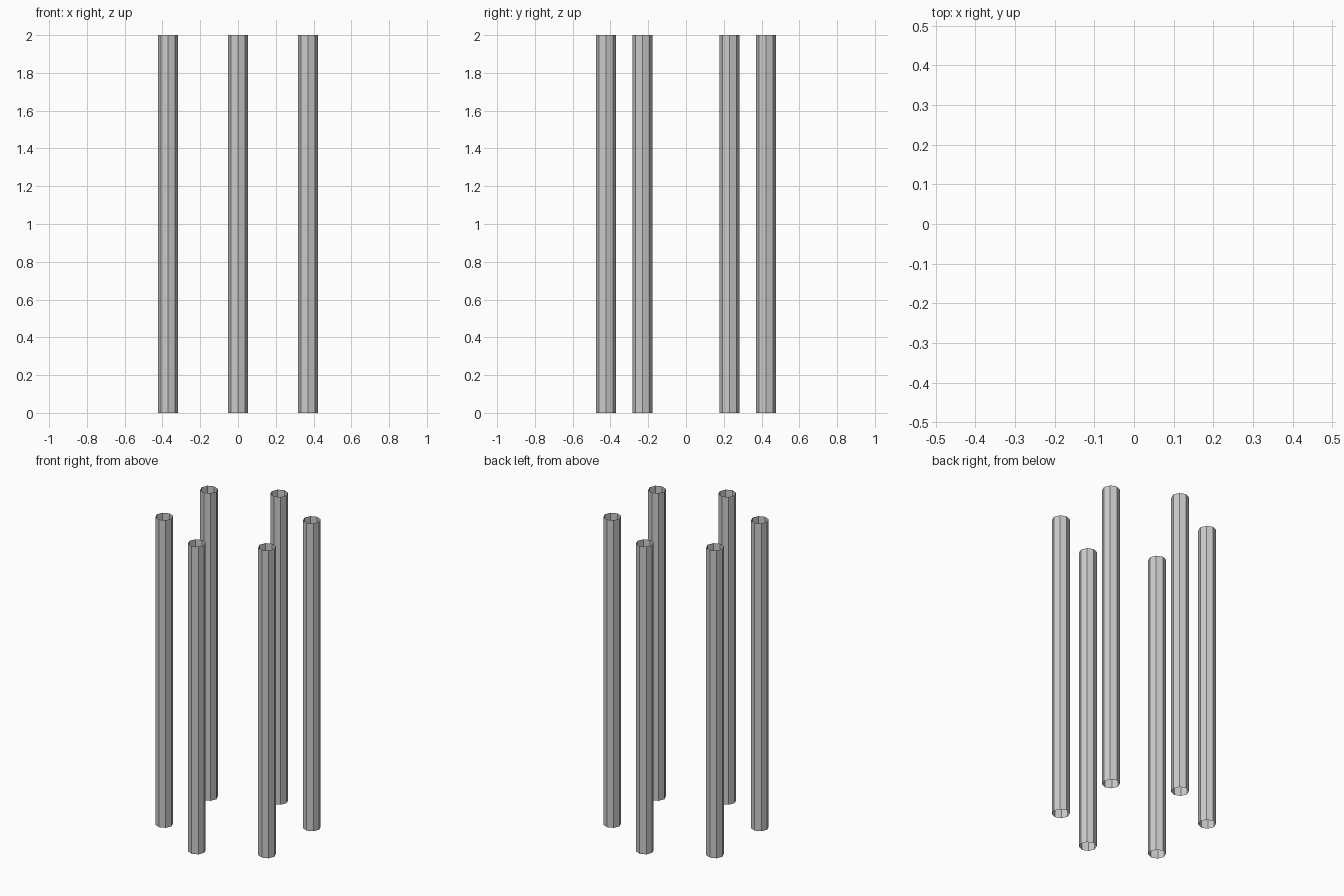
import bpy, math

if "Cube" in bpy.data.objects:
    bpy.data.objects.remove(bpy.data.objects["Cube"])

# one open, thin-walled octagonal tube
def tube(name, x, y):
    bpy.ops.mesh.primitive_cylinder_add(vertices=8, radius=0.053, depth=2,
                                        end_fill_type='NOTHING', location=(x, y, 1))
    bpy.context.object.name = name

# front and back tubes
tube("front_tube", 0, -0.423)
tube("back_tube", 0, 0.423)

# side tubes
for sx, side in ((-1, "left"), (1, "right")):
    for sy, end in ((-1, "front"), (1, "back")):
        tube(f"{end}_{side}_tube", sx * 0.37, sy * 0.23)
